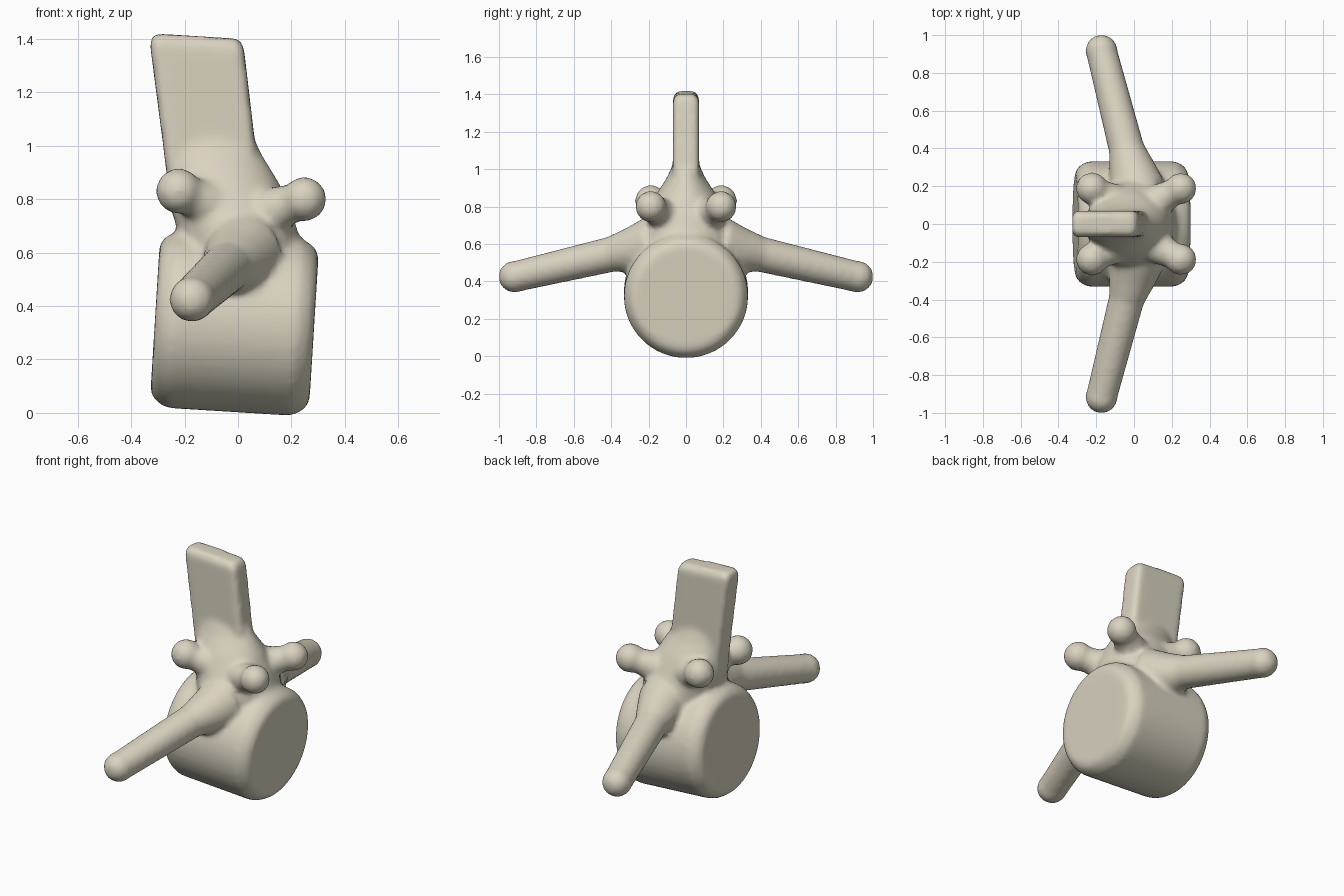
import bpy, bmesh, math
from mathutils import Vector, Matrix

if "Cube" in bpy.data.objects:
    bpy.data.objects.remove(bpy.data.objects["Cube"])

bone = bpy.data.materials.new("bone beige")
bone.diffuse_color = (0.70, 0.65, 0.53, 1)
bone.use_nodes = True
bone.node_tree.nodes["Principled BSDF"].inputs["Base Color"].default_value = bone.diffuse_color
bm = bmesh.new()


def loft(rings):
    """Skin a closed solid through rings of equal length."""
    rows = [[bm.verts.new(p) for p in r] for r in rings]
    n = len(rows[0])
    faces = [bm.faces.new(rows[0][::-1]), bm.faces.new(rows[-1])]
    for a, b in zip(rows, rows[1:]):
        for i in range(n):
            j = (i + 1) % n
            faces.append(bm.faces.new((a[i], a[j], b[j], b[i])))
    bmesh.ops.recalc_face_normals(bm, faces=faces)


def tube(points, radii, n=20):
    """Round limb along points, with a ring square to the overall direction."""
    q = (Vector(points[-1]) - Vector(points[0])).to_track_quat('Z', 'Y')
    loft([[Vector(p) + q @ Vector((r * math.cos(t), r * math.sin(t), 0))
           for t in (math.tau * i / n for i in range(n))]
          for p, r in zip(points, radii)])


def ball(c, r):
    bmesh.ops.create_icosphere(bm, subdivisions=3, radius=r,
                               matrix=Matrix.Translation(c))


# body: tilted drum with rounded rims
axis = Vector((1, 0, -0.062)).normalized()
mid = Vector((-0.013, 0, 0.335))
tube([mid + axis * s for s in (-0.298, -0.28, -0.235, 0.235, 0.28, 0.298)],
     [0.275, 0.305, 0.332, 0.332, 0.305, 0.275], 48)

# arch: rounded sections narrowing up to the spine (z, x min, x max, half y)
arch = [(0.40, -0.16, 0.17, 0.29), (0.55, -0.18, 0.22, 0.29),
        (0.66, -0.22, 0.23, 0.255), (0.76, -0.25, 0.20, 0.215),
        (0.86, -0.26, 0.155, 0.165), (0.95, -0.265, 0.10, 0.105),
        (1.03, -0.272, 0.06, 0.068)]
loft([[((a + b) / 2 + (b - a) / 2 * math.cos(t), h * math.sin(t), z)
       for t in (math.tau * i / 28 for i in range(28))]
      for z, a, b, h in arch])


# spine: flat plate leaning back
def plate(z, a, b, h, drop=0.0):
    c = 0.02
    pts = [(a + c, -h), (b - c, -h), (b, c - h), (b, h - c),
           (b - c, h), (a + c, h), (a, h - c), (a, c - h)]
    return [(x, y, z - drop * (x - a) / (b - a)) for x, y in pts]


loft([plate(0.75, -0.25, 0.09, 0.07), plate(1.0, -0.28, 0.065, 0.07),
      plate(1.385, -0.33, 0.022, 0.07, 0.02),
      plate(1.42, -0.315, 0.005, 0.05, 0.02)])

for s in (-1, 1):
    # side limbs, flaring where they meet the body
    tube([(0.02, 0.18 * s, 0.60), (-0.01, 0.29 * s, 0.565),
          (-0.04, 0.40 * s, 0.545), (-0.172, 0.915 * s, 0.425)],
         [0.15, 0.125, 0.095, 0.083])
    ball((-0.172, 0.917 * s, 0.425), 0.086)
    # joint knobs on short stems
    for tip, root, r in (((-0.222, 0.188, 0.83), (-0.06, 0.10, 0.76), 0.086),
                         ((0.248, 0.188, 0.80), (0.08, 0.10, 0.74), 0.084)):
        tip, root = (Vector((p[0], p[1] * s, p[2])) for p in (tip, root))
        tube([root, tip], [0.10, 0.062])
        ball(tip, r)

me = bpy.data.meshes.new("vertebra")
bm.to_mesh(me)
bm.free()
me.materials.append(bone)
ob = bpy.data.objects.new("vertebra", me)
bpy.context.collection.objects.link(ob)

# fuse all parts into one softly blended skin
remesh = ob.modifiers.new("fuse", 'REMESH')
remesh.mode = 'VOXEL'
remesh.voxel_size = 0.016
remesh.use_smooth_shade = True
soft = ob.modifiers.new("soften", 'SMOOTH')
soft.factor = 0.5
soft.iterations = 7
